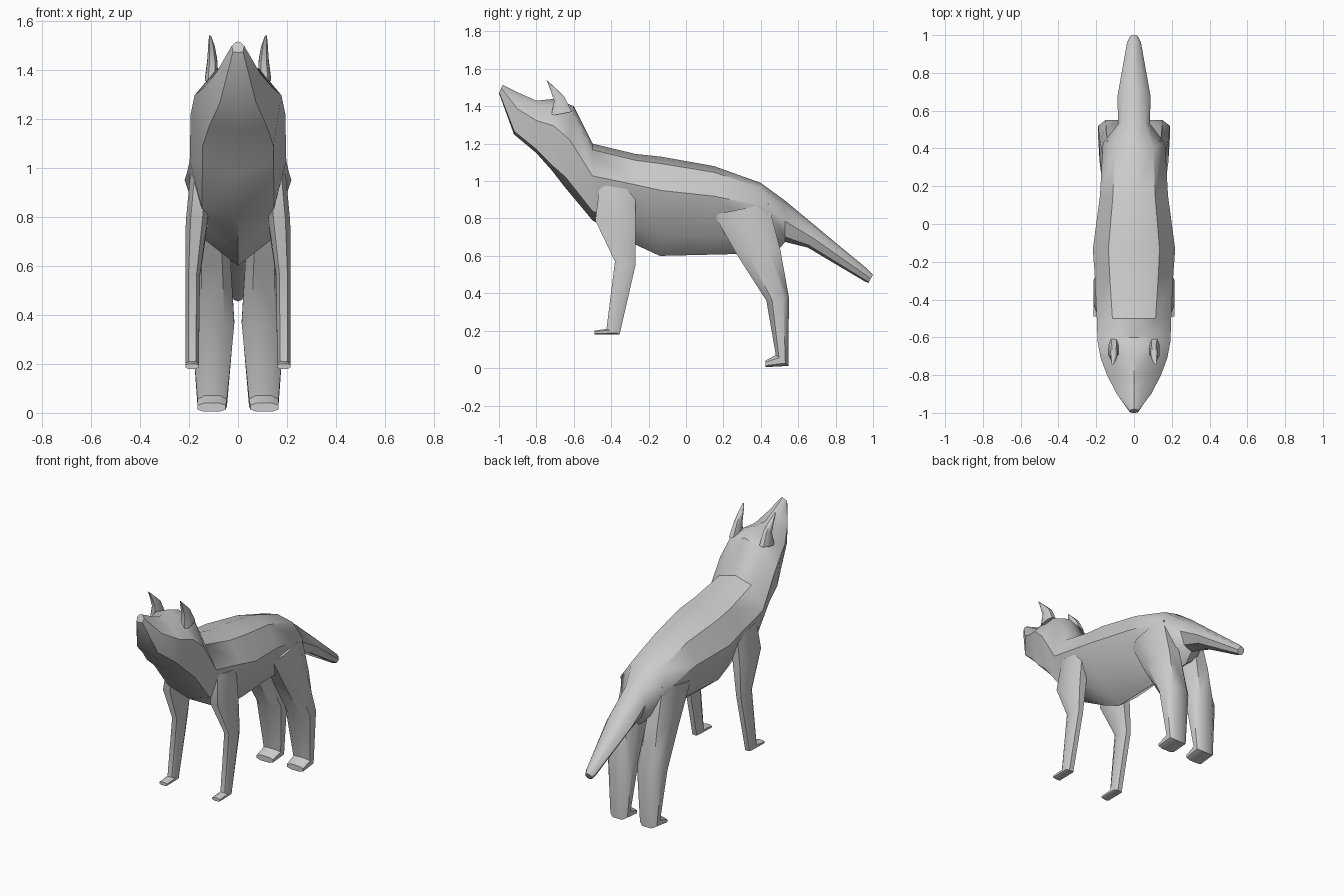
import bpy, bmesh, math
from mathutils import Vector

if "Cube" in bpy.data.objects:
    bpy.data.objects.remove(bpy.data.objects["Cube"])

# Cross-sections: (across -1..1, along 0..1 from first edge point to second)
LIMB = [(-.55, 0), (.55, 0), (1, .25), (1, .75), (.55, 1), (-.55, 1), (-1, .75), (-1, .25)]


def body_profile(upper, upper_t, side_t, low, low_t):
    half = [(upper, upper_t), (1, side_t), (low, low_t)]
    return [(0, 0)] + half + [(0, 1)] + [(-s, t) for s, t in reversed(half)]


def loft(name, sections, profiles, sign=1):
    """Skin rings given as (y0, z0, y1, z1, x_min, x_max)."""
    bm = bmesh.new()
    rings = []
    for (y0, z0, y1, z1, xa, xb), prof in zip(sections, profiles):
        a, b = Vector((0, y0, z0)), Vector((0, y1, z1))
        ring = []
        for s, t in prof:
            p = a.lerp(b, t)
            p.x = sign * ((xa + xb) / 2 + s * (xb - xa) / 2)
            ring.append(bm.verts.new(p))
        rings.append(ring)
    n = len(rings[0])
    for r, q in zip(rings, rings[1:]):
        for i in range(n):
            j = (i + 1) % n
            bm.faces.new((r[i], r[j], q[j], q[i]))
    bm.faces.new(rings[0])
    bm.faces.new(rings[-1])
    bmesh.ops.recalc_face_normals(bm, faces=bm.faces)
    mesh = bpy.data.meshes.new(name)
    bm.to_mesh(mesh)
    bm.free()
    ob = bpy.data.objects.new(name, mesh)
    bpy.context.collection.objects.link(ob)
    bpy.ops.object.select_all(action='DESELECT')
    ob.select_set(True)
    bpy.context.view_layer.objects.active = ob
    bpy.ops.object.shade_smooth_by_angle(angle=math.radians(42))
    return ob


# Head, trunk and tail as one skin: (top y, top z, bottom y, bottom z, half width)
head = body_profile(.5, .10, .38, .82, .93)
neck = body_profile(.58, .08, .42, .75, .88)
trunk = body_profile(.62, .07, .34, .62, .80)
tail = body_profile(.65, .12, .5, .65, .88)
spine = [
    (-.98, 1.515, -1.0, 1.47, .025, head),
    (-.89, 1.47, -.92, 1.25, .09, head),
    (-.80, 1.43, -.80, 1.15, .143, head),
    (-.70, 1.44, -.72, 1.06, .177, head),
    (-.60, 1.40, -.65, .97, .193, neck),
    (-.50, 1.20, -.50, .79, .197, neck),
    (-.27, 1.145, -.27, .66, .208, trunk),
    (-.13, 1.13, -.14, .60, .218, trunk),
    (.15, 1.08, .15, .607, .180, trunk),
    (.40, .99, .48, .615, .165, trunk),
    (.53, .895, .53, .675, .085, tail),
    (.71, .745, .65, .645, .087, tail),
    (.97, .53, .95, .467, .037, tail),
    (1.0, .50, .975, .455, .024, tail),
]
loft("body", [(a, b, c, d, -w, w) for a, b, c, d, w, p in spine], [s[5] for s in spine])

# Limbs and ears: (front y, front z, back y, back z, inner x, outer x)
front_leg = [
    (-.46, .98, -.27, .95, .11, .195),
    (-.485, .79, -.27, .75, .125, .213),
    (-.38, .57, -.27, .55, .155, .215),
    (-.425, .21, -.355, .18, .16, .215),
    (-.49, .20, -.49, .18, .16, .215),
]
hind_leg = [
    (.15, .82, .44, .88, .05, .168),
    (.27, .61, .505, .63, .03, .182),
    (.43, .36, .55, .38, .015, .190),
    (.48, .07, .548, .012, .045, .165),
    (.425, .04, .425, .005, .05, .165),
]
ear = [
    (-.72, 1.35, -.61, 1.37, .08, .135),
    (-.705, 1.43, -.65, 1.45, .085, .125),
    (-.73, 1.50, -.69, 1.49, .095, .122),
    (-.745, 1.54, -.74, 1.535, .110, .118),
]
for side, sign in (("left", 1), ("right", -1)):
    for name, secs in (("front_leg", front_leg), ("hind_leg", hind_leg), ("ear", ear)):
        loft(f"{name}_{side}", secs, [LIMB] * len(secs), sign)
